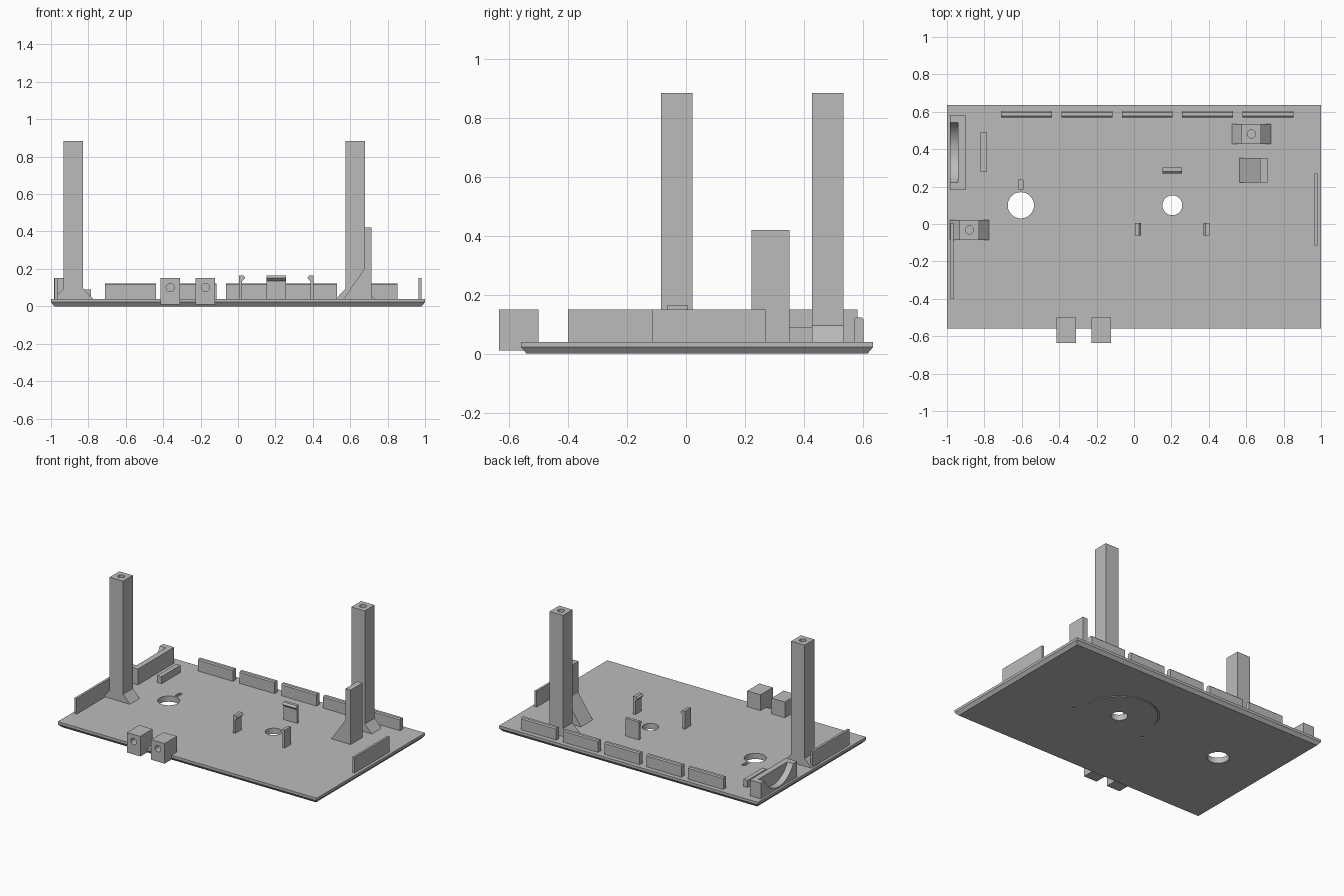
import bpy, bmesh, math
from mathutils import Matrix

if "Cube" in bpy.data.objects:
    bpy.data.objects.remove(bpy.data.objects["Cube"], do_unlink=True)

grey = bpy.data.materials.new("plain grey")
grey.use_nodes = True
COLOUR = (0.5, 0.5, 0.5, 1)
grey.diffuse_color = COLOUR
grey.node_tree.nodes["Principled BSDF"].inputs["Base Color"].default_value = COLOUR

TOP = 0.04      # upper surface of the base plate
SINK = 0.035    # parts reach slightly into the plate


def finish(name, bm):
    bmesh.ops.recalc_face_normals(bm, faces=bm.faces)
    mesh = bpy.data.meshes.new(name)
    bm.to_mesh(mesh)
    bm.free()
    mesh.materials.append(grey)
    obj = bpy.data.objects.new(name, mesh)
    bpy.context.collection.objects.link(obj)
    return obj


def prism(name, points, axis, lo, hi):
    """Extrude a closed outline along x, y or z."""
    bm = bmesh.new()
    place = {"x": lambda a, b: (lo, a, b),
             "y": lambda a, b: (a, lo, b),
             "z": lambda a, b: (a, b, lo)}[axis]
    face = bm.faces.new([bm.verts.new(place(a, b)) for a, b in points])
    moved = bmesh.ops.extrude_face_region(bm, geom=[face])["geom"]
    shift = [(hi - lo) * (axis == n) for n in "xyz"]
    bmesh.ops.translate(bm, vec=shift,
                        verts=[v for v in moved if isinstance(v, bmesh.types.BMVert)])
    return finish(name, bm)


def box(name, x0, x1, y0, y1, z0, z1):
    return prism(name, [(x0, y0), (x1, y0), (x1, y1), (x0, y1)], "z", z0, z1)


def rod(name, centre, radius, length, turn=Matrix(), sides=48):
    """Upright cylinder, or one laid over by a turn."""
    bm = bmesh.new()
    bmesh.ops.create_cone(bm, cap_ends=True, segments=sides, radius1=radius,
                          radius2=radius, depth=length,
                          matrix=Matrix.Translation(centre) @ turn)
    return finish(name, bm)


ALONG_X = Matrix.Rotation(math.pi / 2, 4, "Y")
ALONG_Y = Matrix.Rotation(math.pi / 2, 4, "X")


def cut(obj, cutter):
    cutter.hide_render = True
    mod = obj.modifiers.new("cut", "BOOLEAN")
    mod.operation = "DIFFERENCE"
    mod.solver = "EXACT"
    mod.object = cutter
    bpy.context.view_layer.objects.active = obj
    bpy.ops.object.modifier_apply(modifier=mod.name)
    bpy.data.objects.remove(cutter, do_unlink=True)


def smooth(obj):
    bpy.ops.object.select_all(action="DESELECT")
    obj.select_set(True)
    bpy.context.view_layer.objects.active = obj
    bpy.ops.object.shade_smooth_by_angle(angle=math.radians(30))


# Base plate with a chamfered underside
plate = box("base_plate", -1, 1, -0.56, 0.635, 0, TOP)
bm = bmesh.new()
bm.from_mesh(plate.data)
bmesh.ops.bisect_plane(bm, geom=bm.verts[:] + bm.edges[:] + bm.faces[:],
                       plane_co=(0, 0, 0.022), plane_no=(0, 0, 1))
for v in bm.verts:
    if v.co.z < 0.001:
        v.co.x -= math.copysign(0.018, v.co.x)
        v.co.y -= math.copysign(0.018, v.co.y)
bm.to_mesh(plate.data)
bm.free()

# Shaft holes, index recess, and the dial groove with end dots underneath
DIAL_X, DIAL_Y = 0.205, 0.10
cut(plate, rod("hole_cutter", (-0.605, DIAL_Y, 0), 0.07, 0.2))
cut(plate, rod("hole_cutter", (DIAL_X, DIAL_Y, 0), 0.053, 0.2))
cut(plate, box("recess_cutter", -0.617, -0.593, 0.185, 0.235, 0.02, 0.1))
arc = [math.pi * i / 32 for i in range(33)]
groove = [(r * math.cos(a) + DIAL_X, r * math.sin(a) + DIAL_Y)
          for r, steps in ((0.253, arc), (0.244, arc[::-1])) for a in steps]
cut(plate, prism("groove_cutter", groove, "z", -0.02, 0.008))
for side in (-1, 1):
    cut(plate, rod("dot_cutter", (DIAL_X + side * 0.28, DIAL_Y - 0.11, 0),
                   0.01, 0.016, sides=16))
smooth(plate)


# Tall screw posts with flared feet
def post(name, x, y0, y1):
    half = [(0.105, SINK), (0.105, TOP), (0.052, 0.095), (0.052, 0.885)]
    outline = [(x + a, z) for a, z in half] + [(x - a, z) for a, z in half[::-1]]
    obj = prism(name, outline, "y", y0, y1)
    cut(obj, rod("screw_cutter", (x, (y0 + y1) / 2, 0.885), 0.022, 0.24, sides=24))
    smooth(obj)


post("right_post", -0.88, -0.085, 0.022)
post("left_post", 0.628, 0.428, 0.535)

# Gusset-shaped support beside the left post
prism("support_bracket", [(0.565, SINK), (0.715, SINK), (0.715, 0.42),
                          (0.675, 0.42), (0.675, 0.20), (0.565, TOP)],
      "y", 0.222, 0.352)

# Row of locating tabs along the back edge
for i in range(5):
    x = -0.71 + i * 0.3225
    y0, y1, z, c = 0.57, 0.603, 0.123, 0.007
    prism(f"back_tab_{i + 1}", [(y0, SINK), (y1, SINK), (y1, z - c), (y1 - c, z),
                                (y0 + c, z), (y0, z - c)], "x", x, x + 0.272)

# Side walls and low rib
box("left_wall", 0.965, 0.98, -0.115, 0.27, SINK, 0.15)
box("right_wall", -0.982, -0.966, -0.40, 0.005, SINK, 0.15)
box("low_rib", -0.82, -0.787, 0.28, 0.49, SINK, 0.09)

# Cradle with a round hollow open to the outside
cradle = box("cradle", -0.985, -0.9, 0.182, 0.582, SINK, 0.15)
cut(cradle, rod("hollow_cutter", (-1.04, 0.383, 0.228), 0.178, 0.2, ALONG_X, 96))
smooth(cradle)

# Front blocks with blind screw holes
for name, x0 in (("right_front_block", -0.414), ("left_front_block", -0.226)):
    block = box(name, x0, x0 + 0.104, -0.635, -0.5, 0.01, 0.15)
    cut(block, rod("screw_cutter", (x0 + 0.052, -0.635, 0.1), 0.022, 0.16, ALONG_Y, 24))
    smooth(block)


# Hooked clips around the dial hole
def hook(origin, inward):
    side = [(0, SINK), (0.016, SINK), (0.016, 0.135), (0.032, 0.15),
            (0.03, 0.157), (0.022, 0.165), (0, 0.165)]
    return [(origin + inward * a, z) for a, z in side]


prism("clip_right", hook(0.006, 1), "y", -0.062, 0.005)
prism("clip_left", hook(0.404, -1), "y", -0.062, 0.005)
prism("clip_back", hook(0.302, -1), "x", 0.152, 0.257)
